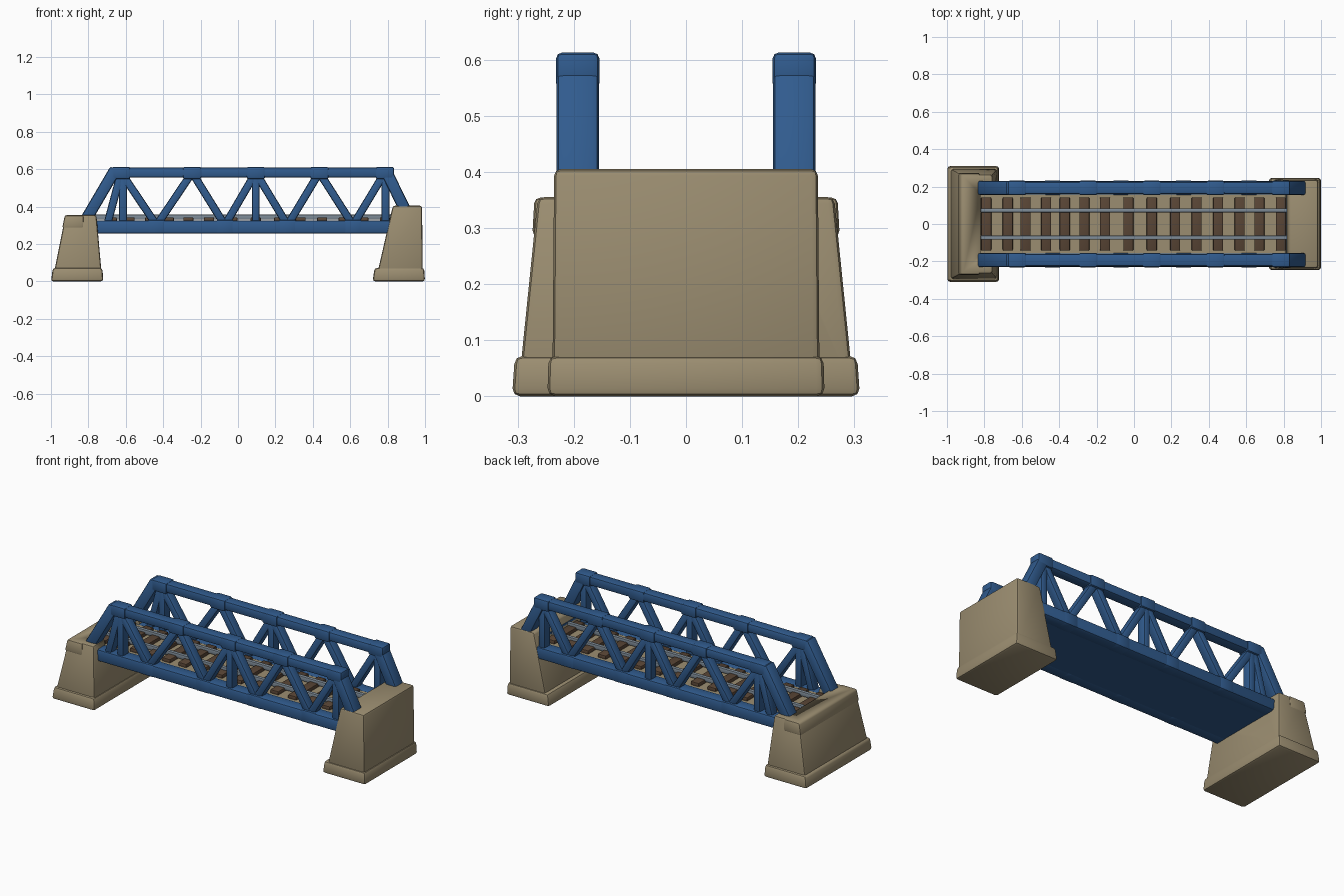
import bpy, bmesh, math
from mathutils import Vector, Matrix

if "Cube" in bpy.data.objects:
    bpy.data.objects.remove(bpy.data.objects["Cube"])


def mat(name, rgb):
    m = bpy.data.materials.new(name)
    m.diffuse_color = (*rgb, 1)
    m.use_nodes = True
    m.node_tree.nodes["Principled BSDF"].inputs["Base Color"].default_value = m.diffuse_color
    return m


BLUE = mat("steel blue", (0.03, 0.105, 0.27))
STONE = mat("sand stone", (0.33, 0.27, 0.165))
WOOD = mat("dark wood", (0.10, 0.06, 0.036))
RAIL = mat("rail grey", (0.21, 0.26, 0.31))


def finish(name, bm, material, bevel=0.0, seg=2):
    bmesh.ops.recalc_face_normals(bm, faces=bm.faces)
    if bevel:
        bmesh.ops.bevel(bm, geom=list(bm.edges), offset=bevel, segments=seg,
                        profile=0.5, affect='EDGES', clamp_overlap=True)
    me = bpy.data.meshes.new(name)
    bm.to_mesh(me)
    bm.free()
    me.materials.append(material)
    ob = bpy.data.objects.new(name, me)
    bpy.context.collection.objects.link(ob)
    bpy.ops.object.select_all(action='DESELECT')
    ob.select_set(True)
    bpy.context.view_layer.objects.active = ob
    bpy.ops.object.shade_smooth_by_angle(angle=math.radians(40))
    return ob


def frustum(name, z0, z1, lo, hi, material, bevel=0.0):
    """Tapered block; lo and hi are (x0, x1, half depth) at z0 and z1."""
    bm = bmesh.new()
    rings = []
    for z, (x0, x1, h) in ((z0, lo), (z1, hi)):
        rings.append([bm.verts.new(c) for c in
                      ((x0, -h, z), (x1, -h, z), (x1, h, z), (x0, h, z))])
    a, b = rings
    bm.faces.new(a[::-1])
    bm.faces.new(b)
    for i in range(4):
        j = (i + 1) % 4
        bm.faces.new((a[i], a[j], b[j], b[i]))
    return finish(name, bm, material, bevel)


def box(name, x0, x1, y0, y1, z0, z1, material, bevel=0.0):
    bm = bmesh.new()
    bmesh.ops.create_cube(bm, size=1, matrix=Matrix.Translation(
        ((x0 + x1) / 2, (y0 + y1) / 2, (z0 + z1) / 2))
        @ Matrix.Diagonal((x1 - x0, y1 - y0, z1 - z0, 1)))
    return finish(name, bm, material, bevel)


def beam(name, p, q, y, width, depth, bevel=0.012):
    """Bar in the truss plane from (x, z) p to (x, z) q."""
    a, b = Vector((p[0], y, p[1])), Vector((q[0], y, q[1]))
    d = b - a
    ang = -math.atan2(d.z, d.x)
    bm = bmesh.new()
    bmesh.ops.create_cube(bm, size=1, matrix=Matrix.Translation((a + b) / 2)
                          @ Matrix.Rotation(ang, 4, 'Y')
                          @ Matrix.Diagonal((d.length, depth, width, 1)))
    return finish(name, bm, BLUE, bevel)


# Left pier: plinth, tapered body, slight cap
frustum("left_pier_base", 0, 0.072, (-1.0, -0.72, 0.31), (-0.99, -0.725, 0.305), STONE, 0.014)
left = frustum("left_pier_body", 0.03, 0.355, (-0.987, -0.728, 0.297), (-0.922, -0.757, 0.264), STONE, 0.012)
frustum("left_pier_cap", 0.285, 0.354, (-0.94, -0.825, 0.274), (-0.926, -0.825, 0.27), STONE, 0.010)

# Pocket in the left pier where the track enters
cutter = box("pocket_cutter", -0.82, -0.70, -0.16, 0.16, 0.315, 0.45, STONE)
cutter.hide_render = True
cutter.hide_viewport = False
cutter.display_type = 'WIRE'
mod = left.modifiers.new("pocket", 'BOOLEAN')
mod.operation = 'DIFFERENCE'
mod.object = cutter
bpy.context.view_layer.objects.active = left
bpy.ops.object.modifier_apply(modifier=mod.name)
bpy.data.objects.remove(cutter)

# Right pier: taller, with upright outer face
frustum("right_pier_base", 0, 0.072, (0.72, 1.0, 0.247), (0.73, 0.995, 0.245), STONE, 0.014)
frustum("right_pier_body", 0.03, 0.405, (0.742, 0.988, 0.238), (0.828, 0.984, 0.235), STONE, 0.012)

# Deck: blue underside plate and stone coloured bed
box("deck_plate", -0.78, 0.83, -0.20, 0.20, 0.257, 0.30, BLUE)
box("track_bed", -0.82, 0.825, -0.162, 0.162, 0.295, 0.322, STONE)
box("deck_end_strip", 0.815, 0.835, -0.17, 0.17, 0.29, 0.36, BLUE)

# Sleepers
for i, x in enumerate((-0.79, -0.675, -0.58, -0.47, -0.37, -0.265, -0.155, -0.03,
                       0.095, 0.22, 0.335, 0.45, 0.565, 0.67, 0.785)):
    box(f"sleeper_{i + 1}", x - 0.027, x + 0.027, -0.142, 0.142, 0.315, 0.342, WOOD, 0.005)

# Rails and trusses, one per side
TOP, LOW = 0.582, 0.30
for side, s in (("front", -1), ("back", 1)):
    box(f"{side}_rail", -0.82, 0.82, s * 0.073 - 0.011, s * 0.073 + 0.011, 0.33, 0.357, RAIL, 0.004)
    y = s * 0.193
    beam(f"{side}_bottom_chord", (-0.80, 0.291), (0.85, 0.291), y, 0.07, 0.076)
    beam(f"{side}_top_chord", (-0.685, TOP), (0.815, TOP), y, 0.054, 0.066)
    beam(f"{side}_left_end_post", (-0.655, 0.60), (-0.825, 0.31), y, 0.062, 0.076)
    beam(f"{side}_right_end_post", (0.785, 0.603), (0.905, 0.36), y, 0.062, 0.076)
    # Uprights
    for i, x in enumerate((-0.615, 0.095, 0.788)):
        beam(f"{side}_upright_{i + 1}", (x, LOW), (x, TOP), y, 0.042, 0.056, 0.01)
    # Zigzag diagonals
    zig = [(-0.70, LOW), (-0.625, TOP), (-0.435, LOW), (-0.245, TOP), (-0.07, LOW),
           (0.095, TOP), (0.265, LOW), (0.435, TOP), (0.615, LOW), (0.785, TOP)]
    for i, (p, q) in enumerate(zip(zig, zig[1:])):
        beam(f"{side}_diagonal_{i + 1}", p, q, y, 0.042, 0.056, 0.01)
    # Thickened joints
    for i, (x, z) in enumerate(zig[1:]):
        zc = 0.58 if z == TOP else 0.292
        beam(f"{side}_joint_{i + 1}", (x - 0.05, zc), (x + 0.05, zc), y,
             0.066 if z == TOP else 0.074, 0.078)
